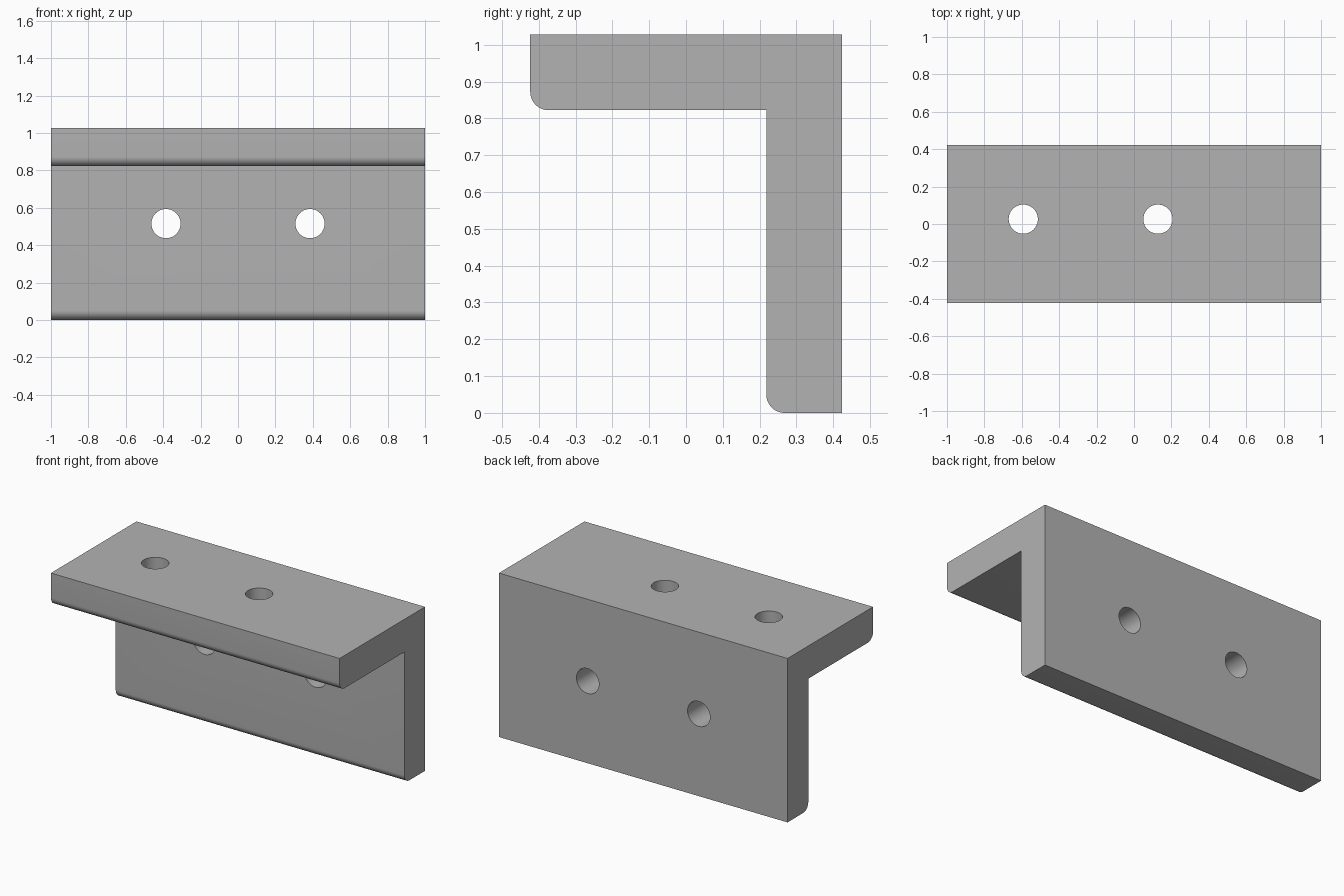
import bpy
import bmesh
from math import cos, sin, pi, radians
from mathutils import Vector

if "Cube" in bpy.data.objects:
    bpy.data.objects.remove(bpy.data.objects["Cube"], do_unlink=True)

HALF, DEPTH, TOP = 1.0, 0.423, 1.027
THICK, FILLET, HOLE = 0.205, 0.05, 0.078

grey = bpy.data.materials.new("plain_grey")
grey.use_nodes = True
colour = (0.45, 0.45, 0.45, 1)
grey.diffuse_color = colour
grey.node_tree.nodes["Principled BSDF"].inputs["Base Color"].default_value = colour


def rounded(y, z, start):
    """Quarter-round corner centred on (y, z), running clockwise."""
    return [(y + FILLET * cos(start - pi / 2 * i / 12),
             z + FILLET * sin(start - pi / 2 * i / 12)) for i in range(13)]


def add_object(name, bm):
    mesh = bpy.data.meshes.new(name)
    bmesh.ops.recalc_face_normals(bm, faces=bm.faces)
    bm.to_mesh(mesh)
    bm.free()
    mesh.materials.append(grey)
    obj = bpy.data.objects.new(name, mesh)
    bpy.context.collection.objects.link(obj)
    return obj


# L-shaped profile, extruded along the length
inner_y, inner_z = DEPTH - THICK, TOP - THICK
profile = [(-DEPTH, TOP), (DEPTH, TOP), (DEPTH, 0)]
profile += rounded(inner_y + FILLET, FILLET, -pi / 2)
profile += [(inner_y, inner_z)]
profile += rounded(-DEPTH + FILLET, inner_z + FILLET, -pi / 2)
bm = bmesh.new()
face = bm.faces.new([bm.verts.new((-HALF, y, z)) for y, z in profile])
side = bmesh.ops.extrude_face_region(bm, geom=[face], use_keep_orig=True)["geom"]
bmesh.ops.translate(bm, vec=(2 * HALF, 0, 0),
                    verts=[v for v in side if isinstance(v, bmesh.types.BMVert)])
bracket = add_object("angle_bracket", bm)


# Bolt holes through both flanges
def drill(name, location, tilt):
    bm = bmesh.new()
    bmesh.ops.create_cone(bm, cap_ends=True, segments=48, radius1=HOLE,
                          radius2=HOLE, depth=THICK * 2)
    cutter = add_object(name, bm)
    cutter.location = Vector(location)
    cutter.rotation_euler.x = tilt
    cut = bracket.modifiers.new(name, "BOOLEAN")
    cut.operation, cut.solver, cut.object = "DIFFERENCE", "EXACT", cutter
    return cutter


cutters = [drill("upright_hole", (x, DEPTH - THICK / 2, 0.515), pi / 2)
           for x in (-0.385, 0.385)]
cutters += [drill("top_hole", (x, 0.026, TOP - THICK / 2), 0)
            for x in (-0.592, 0.128)]

bpy.ops.object.select_all(action="DESELECT")
bracket.select_set(True)
bpy.context.view_layer.objects.active = bracket
for name in [m.name for m in bracket.modifiers]:
    bpy.ops.object.modifier_apply(modifier=name)
for cutter in cutters:
    bpy.data.objects.remove(cutter, do_unlink=True)
bpy.ops.object.shade_smooth_by_angle(angle=radians(30))
